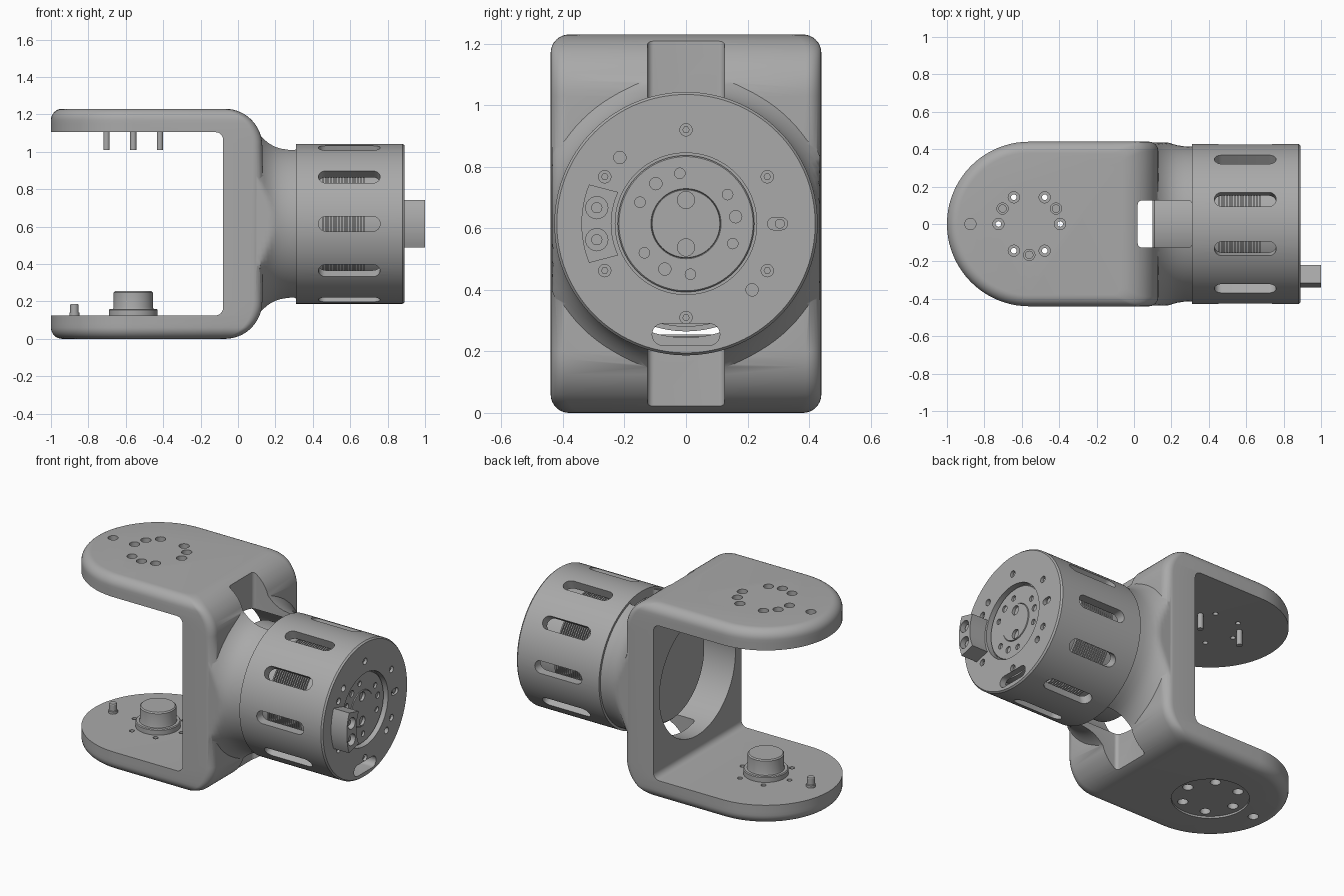
import bpy, bmesh
from math import sin, cos, pi, sqrt, radians
from mathutils import Vector

cube = bpy.data.objects.get("Cube")
if cube:
    bpy.data.objects.remove(cube, do_unlink=True)

grey = bpy.data.materials.new("machined grey")
grey.use_nodes = True
colour = (0.4, 0.4, 0.4, 1)
grey.diffuse_color = colour
grey.node_tree.nodes["Principled BSDF"].inputs["Base Color"].default_value = colour

AXIS_Z = 0.615                       # height of the motor axis
HUB_X = -0.56                        # centre of the fork ends
along_z = lambda a, b, c: Vector((a, b, c))
along_x = lambda a, b, c: Vector((c, a, b + AXIS_Z))
along_y = lambda a, b, c: Vector((a, c, b))


def skin(bm, rings, closed=False):
    """Join rings of points into a solid."""
    loops = [[bm.verts.new(p) for p in ring] for ring in rings]
    n = len(loops[0])
    pairs = list(zip(loops, loops[1:])) + ([(loops[-1], loops[0])] if closed else [])
    for a, b in pairs:
        for i in range(n):
            j = (i + 1) % n
            bm.faces.new((a[i], a[j], b[j], b[i]))
    if not closed:
        bm.faces.new(loops[0])
        bm.faces.new(loops[-1])


def finish(name, bm):
    bmesh.ops.recalc_face_normals(bm, faces=bm.faces)
    mesh = bpy.data.meshes.new(name)
    bm.to_mesh(mesh)
    bm.free()
    mesh.materials.append(grey)
    ob = bpy.data.objects.new(name, mesh)
    bpy.context.collection.objects.link(ob)
    return ob


def solid(name, *prisms):
    """Each prism is (outline, low, high, axis)."""
    bm = bmesh.new()
    for pts, lo, hi, axis in prisms:
        skin(bm, [[axis(a, b, c) for a, b in pts] for c in (lo, hi)])
    return finish(name, bm)


def revolve(name, profile, axis=along_x, cx=0, closed=False, n=96):
    bm = bmesh.new()
    turn = [2 * pi * i / n for i in range(n)]
    skin(bm, [[axis(cx + r * cos(t), r * sin(t), c) for t in turn] for c, r in profile], closed)
    return finish(name, bm)


def round_rect(x0, x1, y0, y1, r, n=6):
    pts = []
    corners = ((x1 - r, y1 - r), (x0 + r, y1 - r), (x0 + r, y0 + r), (x1 - r, y0 + r))
    for k, (cx, cy) in enumerate(corners):
        for i in range(n + 1):
            t = pi / 2 * (k + i / n)
            pts.append((cx + r * cos(t), cy + r * sin(t)))
    return pts


def circle(x, y, r, n=24):
    return [(x + r * cos(2 * pi * i / n), y + r * sin(2 * pi * i / n)) for i in range(n)]


def polar(r, deg, cx=0):
    return cx + r * cos(radians(deg)), r * sin(radians(deg))


def boolean(ob, tool, operation="DIFFERENCE"):
    tool.hide_render = True
    mod = ob.modifiers.new("cut", "BOOLEAN")
    mod.operation, mod.solver, mod.object = operation, "EXACT", tool
    bpy.context.view_layer.objects.active = ob
    bpy.ops.object.modifier_apply(modifier="cut")
    bpy.data.objects.remove(tool, do_unlink=True)


# Fork bracket: stacked D-shaped outlines with rounded rims and a round outer bend
FILLET, BEND, TOP = 0.06, 0.2, 1.23


def fork_outline(z):
    h = min(z, TOP - z)
    d = FILLET - sqrt(max(0, FILLET**2 - max(0, FILLET - h) ** 2))
    right = 0.13 - BEND + sqrt(max(0, BEND**2 - max(0, BEND - h) ** 2))
    R, c = 0.44 - d, 0.05
    pts = [(HUB_X + R * cos(t), R * sin(t)) for t in [pi / 2 + pi * i / 40 for i in range(41)]]
    for side in (-1, 1):
        arc = [(right - c + c * cos(t), R - c + c * sin(t)) for t in [pi / 2 * i / 6 for i in range(7)]]
        pts += [(x, side * y) for x, y in (arc if side > 0 else arc[::-1])]
    return [Vector((x, y, z)) for x, y in pts]


low = [FILLET * (1 - cos(pi / 2 * i / 8)) for i in range(9)] + [0.08, 0.1, 0.125, 0.15, 0.175, 0.2]
bm = bmesh.new()
skin(bm, [fork_outline(z) for z in low + [TOP - z for z in reversed(low)]])
fork = finish("fork_bracket", bm)

# Flared neck between the fork and the motor housing, flat at the sides
neck = revolve("neck", [(-0.05, .55), (.06, .545), (.08, .53), (.1, .508), (.12, .487), (.14, .468), (.16, .452),
                        (.18, .44), (.2, .43), (.23, .421), (.27, .415), (.32, .413)])
for v in neck.data.vertices:
    v.co.y = max(-0.436, min(0.436, v.co.y))
boolean(fork, neck, "UNION")
boolean(fork, solid("fork_gap", (round_rect(-1.3, -0.08, 0.125, 1.105, 0.04), -1, 1, along_y)))
boolean(fork, solid("bore", (circle(0, 0, 0.38, 96), -0.3, 0.5, along_x)))
boolean(fork, solid("notch", (round_rect(0.02, 0.31, -0.125, 0.125, 0.02), -0.2, 1.5, along_z)))

# Counterbored screw holes in both fork plates
screws = [polar(0.165, a, HUB_X) for a in range(0, 360, 60)]
dowels = [polar(0.165, a, HUB_X) for a in (30, 150, 270)]
end_hole = (-0.875, 0)
boolean(fork, solid("base_recess", (circle(HUB_X, 0, 0.22, 64), -0.1, 0.012, along_z)))
boolean(fork, solid("counterbores",
                    *[(circle(*p, 0.03), 1.17, 1.4, along_z) for p in screws + dowels + [end_hole]],
                    *[(circle(*p, 0.03), -0.1, 0.07, along_z) for p in screws + [end_hole]]))
boolean(fork, solid("through_holes", *[(circle(*p, 0.015, 16), -0.2, 1.5, along_z) for p in screws]))

parts = [fork]

# Dowel pins hanging from the upper plate
for i, p in enumerate(dowels):
    parts.append(solid(f"dowel_pin_{i + 1}", (circle(*p, 0.017), 1.01, 1.18, along_z),
                       (circle(*p, 0.022), 1.16, 1.2, along_z)))

# Bearing hub and locating pin on the lower plate
parts.append(revolve("bearing_hub", [(.1, .13), (.155, .13), (.16, .125), (.16, .108), (.17, .105), (.248, .105),
                                     (.255, .098)], along_z, HUB_X, n=64))
parts.append(revolve("locating_pin", [(.1, .027), (.14, .027), (.142, .023), (.18, .023), (.185, .02)],
                     along_z, end_hole[0], n=24))

# Motor housing: a hollow can with ten long vents
housing = revolve("motor_housing", [(.31, .37), (.31, .428), (.88, .428), (.89, .42), (.89, .23), (.85, .23),
                                    (.85, .37)], closed=True, n=120)
bm = bmesh.new()
vent = round_rect(0.43, 0.76, -0.04, 0.04, 0.04)
for k in range(10):
    t = 2 * pi * k / 10
    out, side = Vector((0, cos(t), sin(t))), Vector((0, -sin(t), cos(t)))
    skin(bm, [[Vector((x, 0, AXIS_Z)) + side * s + out * r for x, s in vent] for r in (0.3, 0.5)])
boolean(housing, finish("vents", bm))

# Holes in the end face: screw ring, pin holes, side slot and cable slot
face_holes = [polar(0.305, a) for a in (30, 90, 150, 210, 270, 330)] + [(-0.215, 0.215), (0.215, -0.215)]
boolean(housing, solid("face_holes", *[(circle(*p, 0.02), 0.865, 1, along_x) for p in face_holes],
                       (round_rect(0.265, 0.33, -0.02, 0.02, 0.02), 0.865, 1, along_x)))
boolean(housing, solid("cable_slot", (round_rect(-0.11, 0.11, -0.395, -0.325, 0.034), 0.8, 1, along_x)))
parts.append(housing)
parts.append(solid("face_screws", *[(circle(*p, 0.012, 6), 0.85, 0.878, along_x) for p in face_holes[:6]],
                   (circle(0.305, 0, 0.016), 0.85, 0.88, along_x)))

# Motor core with winding ribs behind the vents
ribs = []
for i in range(16):
    x = 0.45 + 0.0145 * i
    ribs += [(x, .335), (x, .35), (x + .008, .35), (x + .008, .335)]
parts.append(revolve("motor_core", [(.1, .325), (.11, .335)] + ribs + [(.852, .335)]))

# Output flange in the recess of the end face
flange = revolve("output_flange", [(.83, .222), (.862, .222), (.866, .218), (.866, .114), (.862, .112), (.87, .11)])
ring = [polar(0.165, a) for a in (35, 97, 155, 215, 275, 337)]
pins = [polar(0.163, a) for a in (8, 127, 245)]
boolean(flange, solid("flange_holes", *[(circle(*p, 0.017), 0.85, 1, along_x) for p in ring],
                      *[(circle(*p, 0.02), 0.855, 1, along_x) for p in pins],
                      *[(circle(0, s * 0.077, 0.028), 0.845, 1, along_x) for s in (-1, 1)]))
parts.append(flange)

# Cable connector: a curved block with two sockets
arc = [polar(0.34, 180 + a) for a in range(-22, 23, 4)] + [polar(0.243, 180 + a) for a in range(25, -26, -5)]
connector = solid("connector_block", (arc, 0.88, 1.0, along_x))
sockets = [(-0.29, 0.052), (-0.29, -0.052)]
boolean(connector, solid("sockets", *[(circle(*p, 0.036), 0.94, 1.1, along_x) for p in sockets]))
parts.append(connector)
parts.append(solid("socket_pins", *[(circle(*p, 0.018), 0.93, 0.98, along_x) for p in sockets]))

# Smooth curved faces, keep machined edges sharp
bpy.ops.object.select_all(action="DESELECT")
for ob in parts:
    ob.select_set(True)
bpy.context.view_layer.objects.active = fork
bpy.ops.object.shade_smooth_by_angle(angle=radians(30))
